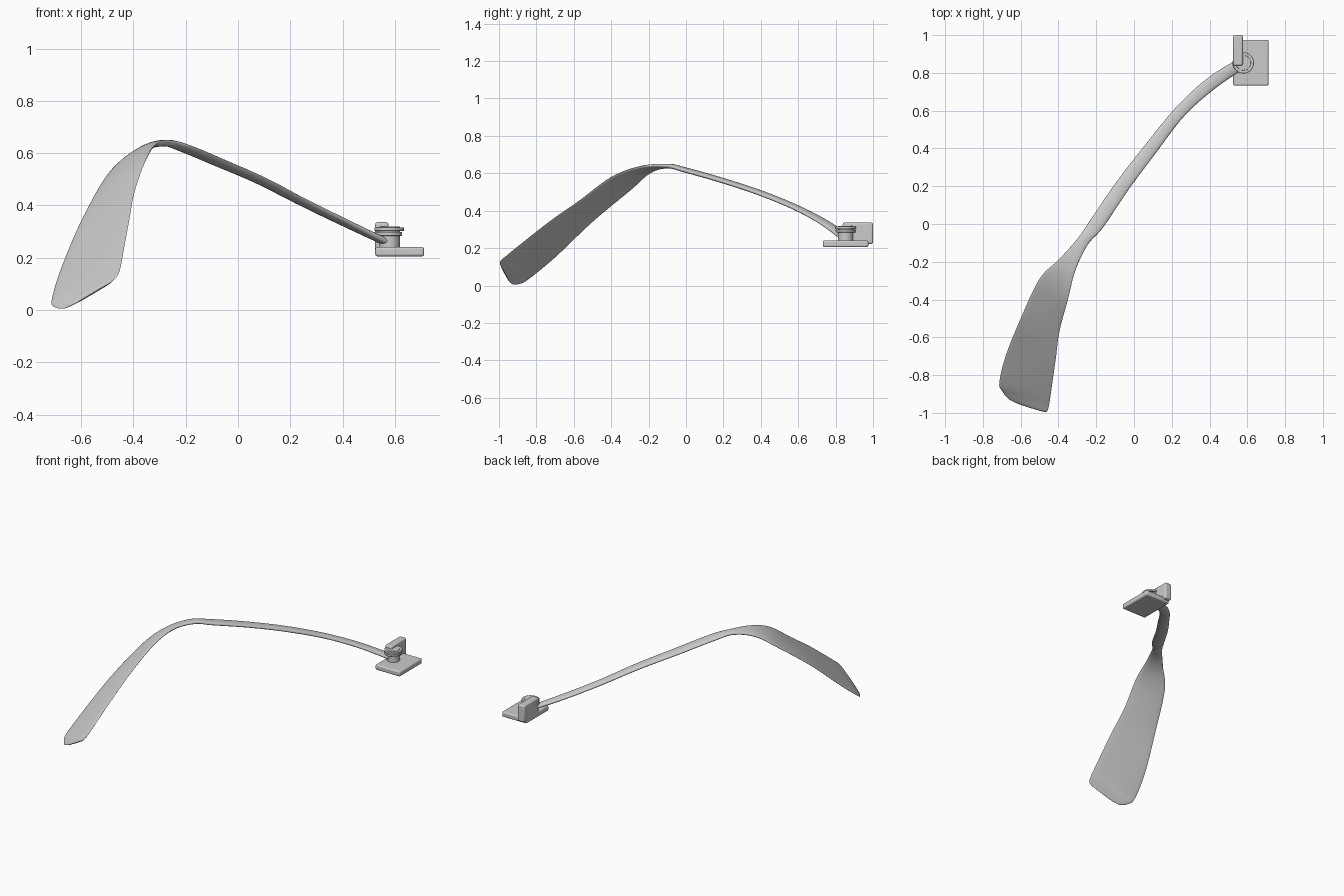
import bpy, bmesh, math
from mathutils import Vector

if "Cube" in bpy.data.objects:
    bpy.data.objects.remove(bpy.data.objects["Cube"])

# Stations of the arm: left edge, right edge, thickness (blade tip to hinge)
STATIONS = [
    ((-.62, -.948, .025), (-.485, -.99, .105), .008),
    ((-.665, -.925, .006), (-.462, -.993, .13), .012),
    ((-.698, -.885, .010), (-.450, -.96, .16), .014),
    ((-.713, -.84, .035), (-.438, -.88, .225), .014),
    ((-.68, -.70, .15), (-.415, -.72, .35), .014),
    ((-.60, -.50, .34), (-.395, -.57, .455), .015),
    ((-.50, -.29, .515), (-.35, -.40, .58), .018),
    ((-.40, -.19, .603), (-.31, -.245, .636), .022),
    ((-.305, -.085, .637), (-.245, -.11, .640), .025),
    ((-.235, .015, .618), (-.165, -.02, .617), .026),
    ((-.095, .22, .56), (-.03, .18, .56), .026),
    ((.06, .42, .495), (.115, .375, .495), .026),
    ((.22, .615, .415), (.265, .57, .415), .026),
    ((.38, .765, .338), (.42, .71, .338), .026),
    ((.53, .862, .272), (.558, .806, .268), .028),
    ((.562, .875, .262), (.585, .825, .256), .026),
]
SIDES, STEPS = 24, 6


def spline(pts, i, t):
    p = [pts[min(max(i + k, 0), len(pts) - 1)] for k in (-1, 0, 1, 2)]
    return .5 * (2 * p[1] + (p[2] - p[0]) * t + (2 * p[0] - 5 * p[1] + 4 * p[2] - p[3]) * t * t
                 + (3 * p[1] - p[0] - 3 * p[2] + p[3]) * t ** 3)


def finish(bm, name, angle=40):
    bmesh.ops.recalc_face_normals(bm, faces=bm.faces)
    mesh = bpy.data.meshes.new(name)
    bm.to_mesh(mesh)
    bm.free()
    ob = bpy.data.objects.new(name, mesh)
    bpy.context.collection.objects.link(ob)
    bpy.ops.object.select_all(action='DESELECT')
    ob.select_set(True)
    bpy.context.view_layer.objects.active = ob
    bpy.ops.object.shade_smooth_by_angle(angle=math.radians(angle))
    return ob


# Curved arm flaring into a flat blade
def build_arm():
    lefts = [Vector(s[0]) for s in STATIONS]
    rights = [Vector(s[1]) for s in STATIONS]
    thick = [s[2] for s in STATIONS]
    rows = []
    for i in range(len(STATIONS) - 1):
        for k in range(STEPS):
            t = k / STEPS
            rows.append((spline(lefts, i, t), spline(rights, i, t), spline(thick, i, t)))
    rows.append((lefts[-1], rights[-1], thick[-1]))
    mids = [(r[0] + r[1]) / 2 for r in rows]
    bm = bmesh.new()
    rings = []
    for i, (left, right, th) in enumerate(rows):
        tangent = mids[min(i + 1, len(mids) - 1)] - mids[max(i - 1, 0)]
        half = (right - left) / 2
        up = half.cross(tangent).normalized() * th / 2
        ring = []
        for k in range(SIDES):
            a = 2 * math.pi * k / SIDES
            c, s = math.cos(a), math.sin(a)
            ring.append(bm.verts.new(mids[i] + half * c + up * math.copysign(abs(s) ** .8, s)))
        rings.append(ring)
    for a, b in zip(rings, rings[1:]):
        for k in range(SIDES):
            j = (k + 1) % SIDES
            bm.faces.new((a[k], a[j], b[j], b[k]))
    bm.faces.new(rings[0])
    bm.faces.new(rings[-1])
    finish(bm, "temple_arm", 50)


def add_bevel(ob, width):
    mod = ob.modifiers.new("rounded_edges", 'BEVEL')
    mod.width, mod.segments, mod.limit_method = width, 3, 'ANGLE'


def box(name, lo, hi, width):
    bm = bmesh.new()
    bmesh.ops.create_cube(bm, size=1)
    for v in bm.verts:
        v.co = Vector([(lo[k] + hi[k]) / 2 + v.co[k] * (hi[k] - lo[k]) for k in range(3)])
    add_bevel(finish(bm, name), width)


def disc(name, x, y, z0, z1, radius, width):
    bm = bmesh.new()
    bmesh.ops.create_cone(bm, cap_ends=True, segments=40, radius1=radius, radius2=radius, depth=z1 - z0)
    bmesh.ops.translate(bm, verts=bm.verts, vec=(x, y, (z0 + z1) / 2))
    add_bevel(finish(bm, name), width)


build_arm()

# Hinge plates
box("hinge_base_plate", (.525, .732, .205), (.712, .975, .241), .009)
box("hinge_side_plate", (.525, .838, .222), (.576, 1.0, .336), .009)

# Stacked hinge knuckles and pin
disc("upper_knuckle", .579, .853, .302, .316, .056, .003)
disc("lower_knuckle", .575, .853, .284, .299, .053, .003)
disc("hinge_pin", .579, .853, .235, .319, .04, .002)
